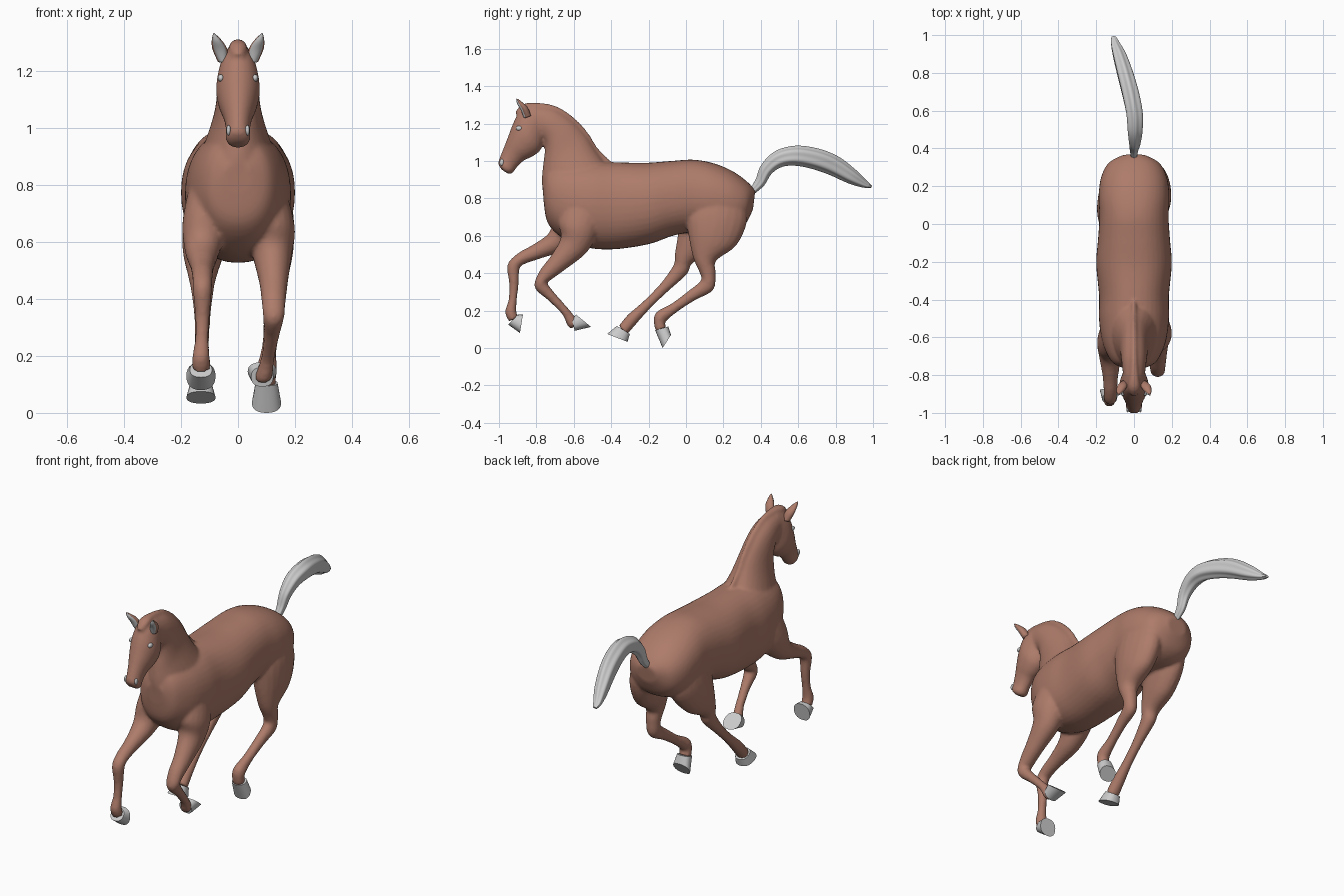
import bpy, bmesh, math
from mathutils import Vector

brown = bpy.data.materials.new("coat_brown")
brown.diffuse_color = (0.42, 0.2, 0.145, 1)


def smooth_path(rows, steps):
    """Catmull-Rom interpolation of rows of numbers."""
    out = []
    for i in range(len(rows) - 1):
        p = [rows[max(0, min(len(rows) - 1, i + k))] for k in (-1, 0, 1, 2)]
        for s in range(steps):
            t = s / steps
            out.append([0.5 * (2 * b + (c - a) * t + (2 * a - 5 * b + 4 * c - d) * t * t
                               + (3 * b - a - 3 * c + d) * t ** 3) for a, b, c, d in zip(*p)])
    return out + [list(rows[-1])]


def loft(bm, rings, steps=5, n=28, power=1.0, ridge=0.0):
    """Rings are (y1, z1, y2, z2, half width, x): two side-view outline points and a width."""
    loops = []
    for y1, z1, y2, z2, w, x in smooth_path(rings, steps):
        mid = Vector((x, (y1 + y2) / 2, (z1 + z2) / 2))
        half = Vector((0, (y1 - y2) / 2, (z1 - z2) / 2))
        loop = []
        for k in range(n):
            a = 2 * math.pi * k / n
            c, s = math.cos(a), math.sin(a)
            c, s = math.copysign(abs(c) ** power, c), math.copysign(abs(s) ** power, s)
            m = 1 + ridge * math.cos(6 * a)
            loop.append(bm.verts.new(mid + half * (c * m) + Vector((max(w, 0.001) * s * m, 0, 0))))
        loops.append(loop)
    for a, b in zip(loops, loops[1:]):
        for k in range(n):
            bm.faces.new((a[k], a[(k + 1) % n], b[(k + 1) % n], b[k]))
    bm.faces.new(loops[0][::-1])
    bm.faces.new(loops[-1])


def tube(bm, pts, **kw):
    """Points are (y, z, radius in side view, half width, x)."""
    rings = []
    for i, (y, z, r, w, x) in enumerate(pts):
        a, b = pts[max(0, i - 1)], pts[min(len(pts) - 1, i + 1)]
        t = Vector((b[0] - a[0], b[1] - a[1])).normalized()
        rings.append((y - t.y * r, z + t.x * r, y + t.y * r, z - t.x * r, w, x))
    loft(bm, rings, **kw)


def finish(bm, name, mat=None, angle=None):
    bmesh.ops.recalc_face_normals(bm, faces=bm.faces)
    me = bpy.data.meshes.new(name)
    bm.to_mesh(me)
    bm.free()
    ob = bpy.data.objects.new(name, me)
    bpy.context.collection.objects.link(ob)
    if mat:
        me.materials.append(mat)
    for p in me.polygons:
        p.use_smooth = True
    if angle:
        bpy.context.view_layer.objects.active = ob
        ob.select_set(True)
        bpy.ops.object.shade_smooth_by_angle(angle=math.radians(angle))
        ob.select_set(False)
    return ob


body = bmesh.new()
# torso, chest to rump
loft(body, [(-.768, .88, -.76, .77, .05, 0), (-.73, .96, -.735, .66, .115, 0),
            (-.63, .985, -.64, .575, .165, 0), (-.50, .995, -.52, .535, .185, 0),
            (-.38, .993, -.38, .528, .185, 0), (-.22, .99, -.20, .555, .2, 0),
            (-.08, 1.0, -.07, .60, .19, 0), (.04, 1.007, .04, .62, .183, 0),
            (.15, .987, .14, .62, .187, 0), (.25, .945, .24, .62, .175, 0),
            (.33, .887, .315, .66, .135, 0), (.37, .84, .358, .74, .06, 0)], n=40, power=.9)
# neck
loft(body, [(-.40, .95, -.745, .74, .15, 0), (-.475, 1.05, -.77, .87, .108, 0),
            (-.53, 1.135, -.765, .97, .082, 0), (-.61, 1.222, -.755, 1.05, .072, 0),
            (-.70, 1.278, -.76, 1.10, .066, 0), (-.79, 1.297, -.80, 1.13, .058, 0)])
# head
loft(body, [(-.80, 1.30, -.75, 1.18, .05, 0), (-.878, 1.278, -.765, 1.09, .069, 0),
            (-.918, 1.215, -.785, 1.05, .077, 0), (-.948, 1.14, -.825, 1.022, .067, 0),
            (-.975, 1.07, -.87, 1.00, .05, 0), (-.995, 1.02, -.905, .965, .042, 0),
            (-1.004, .985, -.925, .938, .044, 0), (-.985, .953, -.945, .928, .028, 0)])
# mane crest and forelock
tube(body, [(-.42, .99, .02, .012, 0), (-.485, 1.055, .02, .014, 0), (-.54, 1.14, .02, .015, 0),
            (-.61, 1.215, .02, .016, 0), (-.70, 1.272, .022, .018, 0), (-.80, 1.29, .022, .024, 0),
            (-.865, 1.283, .022, .032, 0), (-.905, 1.25, .015, .02, 0)], n=16)
# front legs: left reaching forward, right folded
tube(body, [(-.56, .80, .11, .07, -.10), (-.62, .67, .10, .08, -.115), (-.69, .572, .062, .062, -.125),
            (-.80, .515, .042, .042, -.125), (-.88, .478, .034, .036, -.125), (-.922, .435, .034, .034, -.125),
            (-.92, .34, .025, .026, -.125), (-.926, .26, .022, .024, -.127), (-.937, .195, .03, .031, -.13),
            (-.922, .152, .028, .032, -.13)], n=20)
tube(body, [(-.54, .78, .11, .07, .10), (-.575, .65, .11, .085, .115), (-.60, .55, .08, .068, .12),
            (-.685, .455, .053, .05, .125), (-.755, .385, .038, .042, .125), (-.775, .335, .036, .037, .125),
            (-.715, .27, .026, .027, .118), (-.645, .195, .023, .024, .105), (-.607, .135, .031, .03, .092),
            (-.592, .125, .028, .03, .087)], n=20)
# hind legs: left reaching forward, right trailing
tube(body, [(.15, .85, .13, .07, -.09), (.12, .70, .155, .085, -.105), (.06, .58, .115, .075, -.12),
            (-.012, .48, .054, .05, -.125), (-.03, .42, .044, .038, -.125), (-.11, .33, .03, .028, -.125),
            (-.20, .24, .026, .026, -.127), (-.282, .16, .033, .033, -.13), (-.325, .11, .033, .036, -.13),
            (-.34, .097, .034, .038, -.13)], n=20)
tube(body, [(.18, .85, .13, .07, .09), (.165, .71, .165, .088, .105), (.14, .585, .135, .078, .118),
            (.10, .475, .062, .052, .125), (.117, .40, .042, .04, .127), (.112, .335, .042, .036, .125),
            (.03, .28, .031, .029, .118), (-.06, .217, .027, .027, .108), (-.135, .165, .036, .034, .102),
            (-.14, .12, .03, .034, .1), (-.13, .10, .03, .036, .1)], n=20)
horse = finish(body, "horse_body", brown)
rm = horse.modifiers.new("fuse", "REMESH")
rm.mode = 'VOXEL'
rm.voxel_size = 0.009
rm.use_smooth_shade = True
sm = horse.modifiers.new("soften", "SMOOTH")
sm.factor = 0.5
sm.iterations = 5

# hooves: coronet front and rear, then toe and heel
for name, x, (fy, fz, ry, rz), (ty, tz, hy, hz) in (
        ("front_left_hoof", -.13, (-.95, .125, -.90, .178), (-.888, .08, -.872, .178)),
        ("front_right_hoof", .085, (-.595, .092, -.612, .16), (-.508, .113, -.587, .178)),
        ("hind_left_hoof", -.13, (-.37, .118, -.30, .075), (-.422, .075, -.313, .033)),
        ("hind_right_hoof", .1, (-.165, .095, -.095, .115), (-.125, 0, -.08, .07))):
    bm = bmesh.new()
    loft(bm, [(fy, fz, ry, rz, .039, x), (ty, tz, hy, hz, .051, x)], steps=1, power=.85)
    finish(bm, name, angle=40)

# tail with lengthwise hair grooves
bm = bmesh.new()
tube(bm, [(.355, .84, .018, .016, 0), (.395, .885, .026, .022, 0), (.43, .955, .034, .03, .004),
          (.495, 1.01, .043, .04, .006), (.585, 1.028, .05, .045, .003), (.69, 1.012, .053, .046, -.018),
          (.79, .975, .051, .043, -.045), (.89, .915, .038, .036, -.075), (.955, .877, .02, .024, -.098),
          (.992, .862, .006, .012, -.108)], n=48, ridge=.07)
finish(bm, "tail", angle=60)

# ears, eyes and nostrils on both sides
for side, s in (("left", -1), ("right", 1)):
    for name, mat, dy, k in (("ear", brown, 0, 1), ("inner_ear", None, -.008, .82)):
        bm = bmesh.new()
        tube(bm, [(-.845 + dy, 1.235, .018 * k, .02 * k, .052 * s), (-.862 + dy, 1.278, .018 * k, .026 * k, .064 * s),
                  (-.887 + dy, 1.31, .011 * k, .016 * k, .076 * s), (-.903 + dy * .4, 1.332, .002, .002, .085 * s)], n=16)
        finish(bm, f"{side}_{name}", mat)
    for name, loc, size in (("eye", (.06, -.892, 1.175), (.011, .018, .013)),
                            ("nostril", (.033, -.985, .992), (.008, .012, .018))):
        bm = bmesh.new()
        bmesh.ops.create_uvsphere(bm, u_segments=16, v_segments=10, radius=1)
        for v in bm.verts:
            v.co = Vector((loc[0] * s + v.co.x * size[0], loc[1] + v.co.y * size[1], loc[2] + v.co.z * size[2]))
        finish(bm, f"{side}_{name}")
